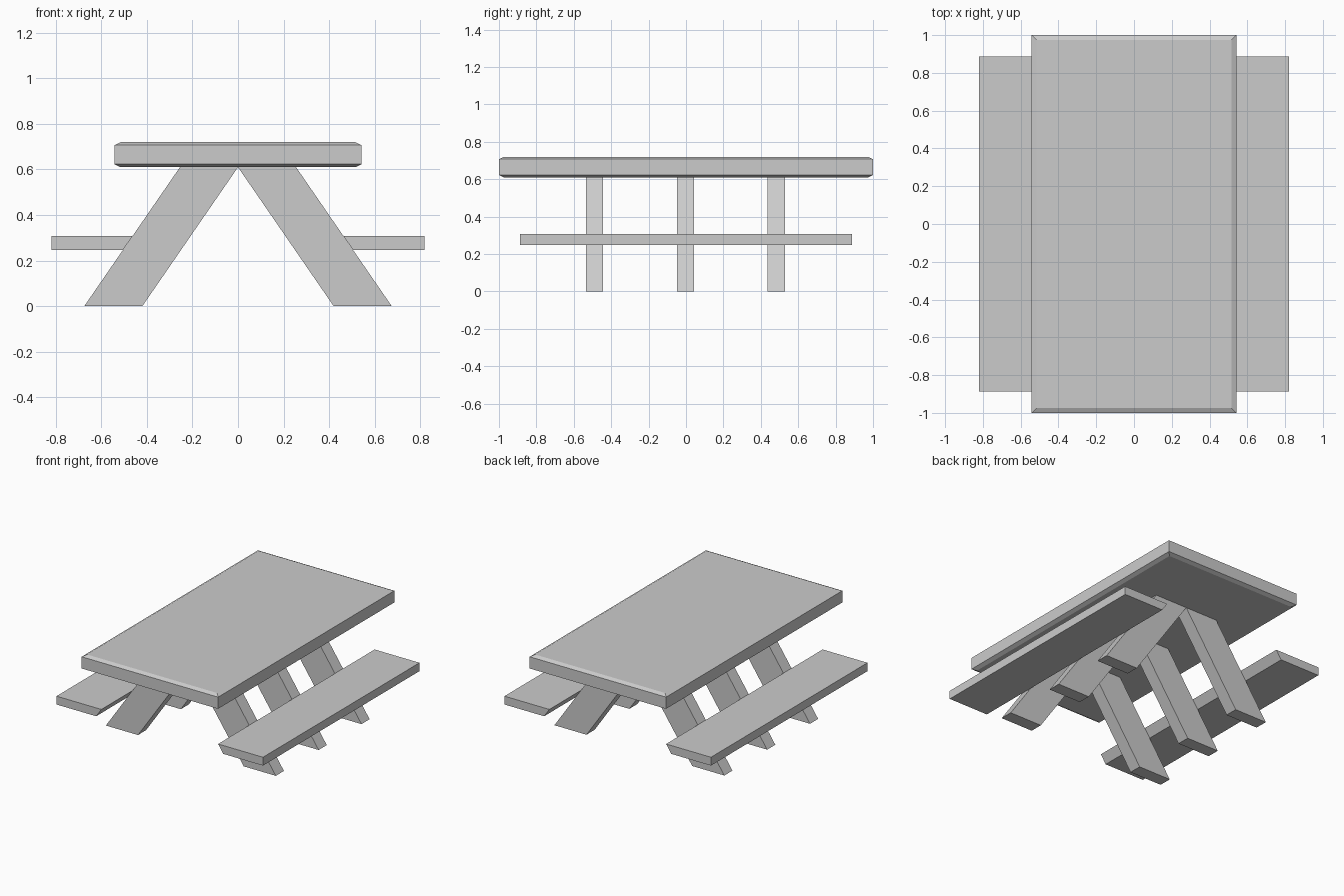
import bpy

if "Cube" in bpy.data.objects:
    bpy.data.objects.remove(bpy.data.objects["Cube"])


def make_object(name, verts, faces):
    mesh = bpy.data.meshes.new(name)
    mesh.from_pydata(verts, [], faces)
    mesh.update()
    obj = bpy.data.objects.new(name, mesh)
    bpy.context.collection.objects.link(obj)
    return obj


def loft(name, rings):
    """Skin a stack of four-point rings and cap both ends."""
    verts = [v for ring in rings for v in ring]
    faces = [(3, 2, 1, 0)]
    for r in range(len(rings) - 1):
        a, b = r * 4, r * 4 + 4
        for i in range(4):
            j = (i + 1) % 4
            faces.append((a + i, a + j, b + j, b + i))
    n = len(verts)
    faces.append((n - 4, n - 3, n - 2, n - 1))
    return make_object(name, verts, faces)


def ring(x0, x1, y0, y1, z):
    return [(x0, y0, z), (x1, y0, z), (x1, y1, z), (x0, y1, z)]


def mirror_x(obj):
    mod = obj.modifiers.new("Mirror", 'MIRROR')
    mod.use_axis[0] = True
    mod.use_mirror_merge = False


TOP_X, TOP_Y, TOP_Z, UNDER_Z = 0.542, 1.0, 0.72, 0.61
INSET, DROP = 0.026, 0.013
FOOT_IN, FOOT_OUT, LEG_W = 0.42, 0.675, 0.255

# Table top with a shallow chamfer round both edges
loft("table_top", [
    ring(-TOP_X + i, TOP_X - i, -TOP_Y + i, TOP_Y - i, z)
    for i, z in ((INSET, UNDER_Z), (0, UNDER_Z + DROP),
                 (0, TOP_Z - DROP), (INSET, TOP_Z))])

# Three pairs of splayed legs meeting under the centre line
for label, y in (("front", -0.489), ("middle", -0.003), ("back", 0.483)):
    leg = loft(label + "_legs", [
        ring(FOOT_IN, FOOT_OUT, y - 0.046, y + 0.046, 0),
        ring(0, LEG_W, y - 0.046, y + 0.046, UNDER_Z)])
    mirror_x(leg)


# Benches whose inner edge follows the slope of the legs
def leg_outer(z):
    return FOOT_OUT - (FOOT_OUT - LEG_W) * z / UNDER_Z


bench = loft("benches", [ring(leg_outer(z), 0.82, -0.888, 0.888, z)
                         for z in (0.247, 0.307)])
mirror_x(bench)
